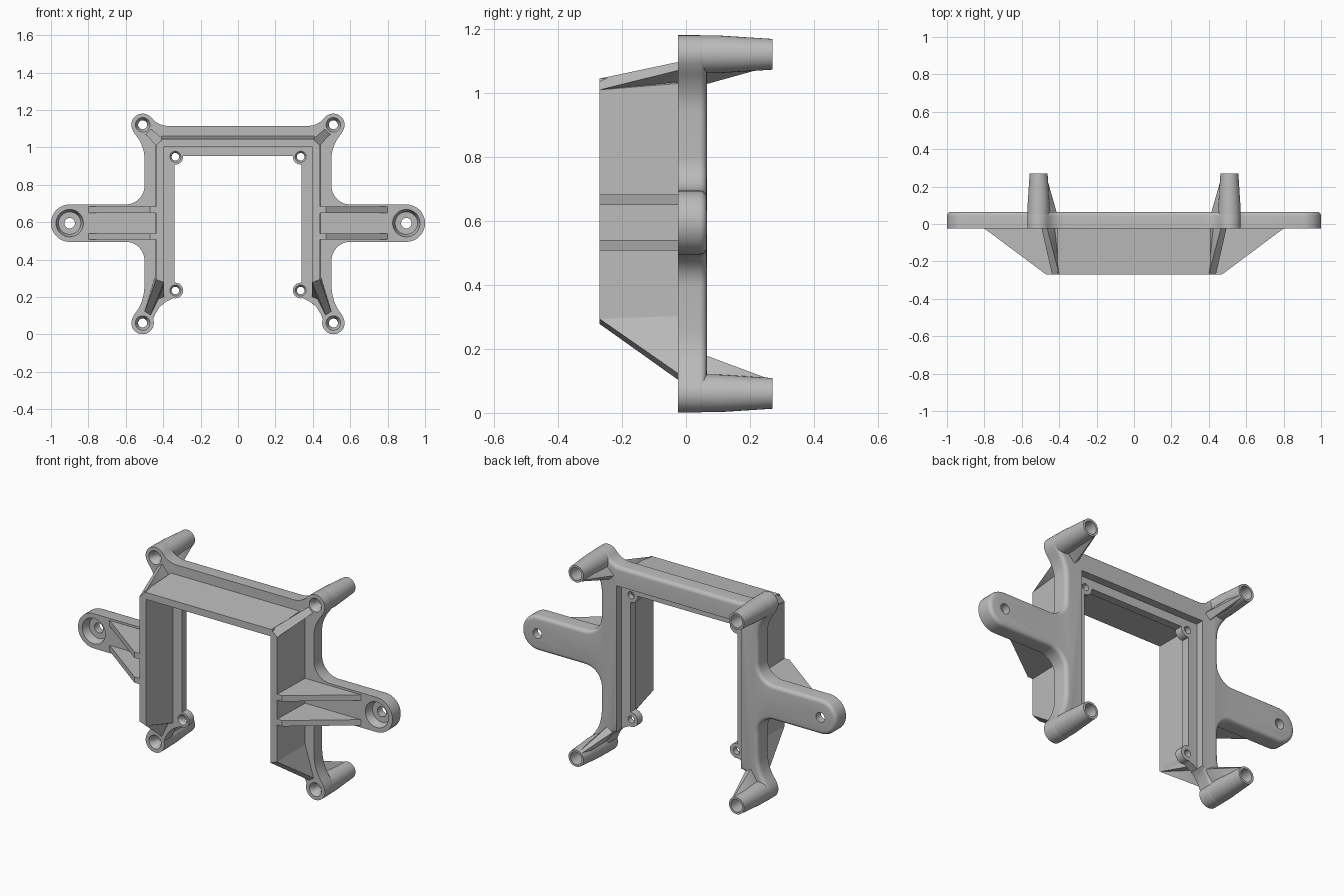
import bpy, bmesh, math
from mathutils import Vector

cube = bpy.data.objects.get("Cube")
if cube:
    bpy.data.objects.remove(cube, do_unlink=True)

GREY = (0.50, 0.50, 0.50, 1.0)
mat = bpy.data.materials.new("mid grey plastic")
mat.use_nodes = True
mat.diffuse_color = GREY
mat.node_tree.nodes["Principled BSDF"].inputs["Base Color"].default_value = GREY

FRONT, RIM, BACK, TIP = -0.025, -0.27, 0.065, 0.27
TOP_BOSS, LOW_BOSS, ARM_END = (0.51, 1.121), (0.51, 0.061), (0.90, 0.595)
EARS = [(0.335, 0.95), (0.335, 0.235)]


def arc(c, r, a0, a1, n=12):
    angles = [math.radians(a0 + (a1 - a0) * i / n) for i in range(n + 1)]
    return [(c[0] + r * math.cos(a), c[1] + r * math.sin(a)) for a in angles]


def curve(a, b, c, n=8):
    a, b, c = Vector(a), Vector(b), Vector(c)
    ts = [i / n for i in range(n + 1)]
    return [tuple(a * (1 - t) ** 2 + b * 2 * t * (1 - t) + c * t * t) for t in ts]


def loft(bm, rings):
    """Skin closed rings of equal length and cap both ends."""
    loops = [[bm.verts.new(p) for p in ring] for ring in rings]
    n = len(loops[0])
    for a, b in zip(loops, loops[1:]):
        for i in range(n):
            j = (i + 1) % n
            bm.faces.new((a[i], b[i], b[j], a[j]))
    bm.faces.new(loops[0])
    bm.faces.new(loops[-1][::-1])


def lathe(bm, c, profile):
    """Turn (radius, y) steps about an axis along y."""
    loft(bm, [[(x, y, z) for x, z in arc(c, r, 0, 360, 32)[:-1]] for r, y in profile])


def prism(bm, pts, y0, y1):
    loft(bm, [[(x, y, z) for x, z in pts] for y in (y0, y1)])


def hull(bm, front, y0, back, y1):
    """Convex solid between two outlines at different depths."""
    verts = [bm.verts.new((x, y0, z)) for x, z in front]
    verts += [bm.verts.new((x, y1, z)) for x, z in back]
    bmesh.ops.convex_hull(bm, input=verts)
    bmesh.ops.recalc_face_normals(bm, faces=bm.faces)


def box(x0, x1, z0, z1):
    return [(x0, z0), (x1, z0), (x1, z1), (x0, z1)]


def flip(pts, s):
    return [(x * s, z) for x, z in pts]


def finish(name, bm, cutter=None):
    if bm.calc_volume(signed=True) < 0:
        bmesh.ops.reverse_faces(bm, faces=bm.faces)
    me = bpy.data.meshes.new(name)
    bm.to_mesh(me)
    bm.free()
    ob = bpy.data.objects.new(name, me)
    bpy.context.collection.objects.link(ob)
    if cutter:
        mod = ob.modifiers.new("holes", "BOOLEAN")
        mod.operation, mod.solver, mod.object = "DIFFERENCE", "EXACT", cutter
        bpy.context.view_layer.update()
        ev = ob.evaluated_get(bpy.context.evaluated_depsgraph_get())
        baked = bpy.data.meshes.new_from_object(ev)
        ob.modifiers.clear()
        ob.data = baked
    ob.data.materials.clear()
    ob.data.materials.append(mat)
    bpy.ops.object.select_all(action="DESELECT")
    ob.select_set(True)
    bpy.context.view_layer.objects.active = ob
    bpy.ops.object.shade_smooth_by_angle(angle=math.radians(32))
    return ob


# Countersunk drills for every screw hole
bm = bmesh.new()
for s in (1, -1):
    for c in flip([TOP_BOSS, LOW_BOSS], s):
        lathe(bm, c, [(0.042, -0.1), (0.042, -0.03), (0.024, 0.0),
                      (0.024, 0.04), (0.036, 0.05), (0.036, 0.4)])
    for c in flip(EARS, s):
        lathe(bm, c, [(0.033, -0.1), (0.033, -0.03), (0.02, -0.01), (0.02, 0.1)])
    for c in flip([ARM_END], s):
        lathe(bm, c, [(0.075, -0.1), (0.075, -0.03), (0.06, 0.02), (0.028, 0.021), (0.028, 0.2)])
drill = finish("hole_cutter", bm)
drill.hide_render = True

# Main plate: outer outline of one half, from top centre down to the foot
outer = curve((0.37, 1.115), (0.427, 1.115), (0.464, 1.1596))
outer += arc(TOP_BOSS, 0.06, 126, -25)
outer += curve((0.553, 1.074), (0.50, 1.01), (0.50, 0.94))
outer += arc((0.60, 0.795), 0.10, 180, 270)
outer += arc(ARM_END, 0.10, 90, -90, 20)
outer += arc((0.60, 0.395), 0.10, 90, 180)
outer += curve((0.50, 0.27), (0.50, 0.17), (0.556, 0.105))
outer += arc(LOW_BOSS, 0.06, 25, -200, 20)
outer += curve((0.450, 0.09), (0.43, 0.145), (0.395, 0.165), 5)
inner = [(0.395, 0.24), (0.395, 1.005)]
half = outer + inner
outline = half + flip(half, -1)[::-1]
n_out, n_all = len(outer), len(outline)


def inset(d):
    """Shrink the outer edge only, leaving the opening as it is."""
    pts = [Vector(p) for p in outline]
    res = []
    for i, p in enumerate(pts):
        k = min(i, n_all - 1 - i)
        e = (p - pts[i - 1]).normalized() + (pts[(i + 1) % n_all] - p).normalized()
        e.normalize()
        res.append(p + Vector((e.y, -e.x)) * d if k < n_out - 1 else p)
    return res


R = 0.022
steps = [(FRONT, 0.0)]
for i in range(6):
    a = math.radians(18 * i)
    steps.append((BACK - R + R * math.sin(a), R * (1 - math.cos(a))))
bm = bmesh.new()
loft(bm, [[(p.x, y, p.y) for p in inset(d)] for y, d in steps])
finish("main_plate", bm, drill)

# Thin ledge round the opening
bm = bmesh.new()
ledge = [(0.40, 0.235), (0.40, 1.01), (-0.40, 1.01), (-0.40, 0.235),
         (-0.34, 0.235), (-0.34, 0.955), (0.34, 0.955), (0.34, 0.235)]
prism(bm, ledge, FRONT, 0.02)
finish("inner_ledge", bm, drill)

# Top wall of the shroud
bm = bmesh.new()
hull(bm, box(-0.41, 0.41, 1.005, 1.045), RIM, box(-0.41, 0.41, 1.005, 1.06), -0.02)
finish("top_wall", bm)

for s, side in ((1, "left"), (-1, "right")):
    # Ears with small screw holes
    for (cx, cz), where in zip(EARS, ("top", "bottom")):
        bm = bmesh.new()
        if where == "top":
            pts = arc((cx, cz), 0.042, 135, 315) + [(0.40, 0.92), (0.40, 1.0)]
        else:
            pts = arc((cx, cz), 0.042, 90, 285) + [(0.375, 0.18), (0.41, 0.16), (0.41, 0.277)]
        prism(bm, flip(pts, s), FRONT, 0.02)
        finish(f"{side}_{where}_ear", bm, drill)

    # Side wall of the shroud
    bm = bmesh.new()
    hull(bm, flip([(0.395, 0.278), (0.438, 0.294), (0.438, 1.01), (0.395, 1.045)], s), RIM,
         flip([(0.395, 0.2), (0.445, 0.18), (0.445, 1.03), (0.395, 1.06)], s), -0.02)
    finish(f"{side}_wall", bm)

    # Corner webs running out to the posts
    bm = bmesh.new()
    hull(bm, flip([(0.395, 1.005), (0.438, 1.01), (0.40, 1.045)], s), RIM,
         flip([(0.395, 1.005), (0.495, 1.072), (0.465, 1.098)], s), -0.02)
    finish(f"{side}_top_web", bm, drill)
    bm = bmesh.new()
    hull(bm, flip([(0.395, 0.278), (0.438, 0.294), (0.395, 0.32)], s), RIM,
         flip([(0.395, 0.25), (0.44, 0.32), (0.50, 0.12), (0.47, 0.10)], s), -0.02)
    finish(f"{side}_bottom_web", bm, drill)

    # Two triangular ribs along the arm
    for z0, z1, where in ((0.65, 0.683, "upper"), (0.507, 0.54, "lower")):
        bm = bmesh.new()
        hull(bm, flip(box(0.42, 0.47, z0, z1), s), RIM,
             flip(box(0.42, 0.80, z0, z1), s), -0.024)
        finish(f"{side}_{where}_arm_rib", bm)

    # Tapered posts with gussets on the back
    for c, foot, where in ((TOP_BOSS, (0.425, 1.04), "top"), (LOW_BOSS, (0.436, 0.172), "bottom")):
        bm = bmesh.new()
        lathe(bm, (c[0] * s, c[1]), [(0.059, -0.02), (0.059, 0.10), (0.048, TIP)])
        finish(f"{side}_{where}_post", bm, drill)
        c, foot = Vector(c), Vector(foot)
        d = (foot - c).normalized()
        w = Vector((-d.y, d.x)) * 0.022
        tip = c + d * 0.046
        bm = bmesh.new()
        hull(bm, flip([foot + w, foot - w, c - w, c + w], s), 0.05,
             flip([tip + w * 0.3, tip - w * 0.3, c - w, c + w], s), TIP - 0.002)
        finish(f"{side}_{where}_gusset", bm, drill)
